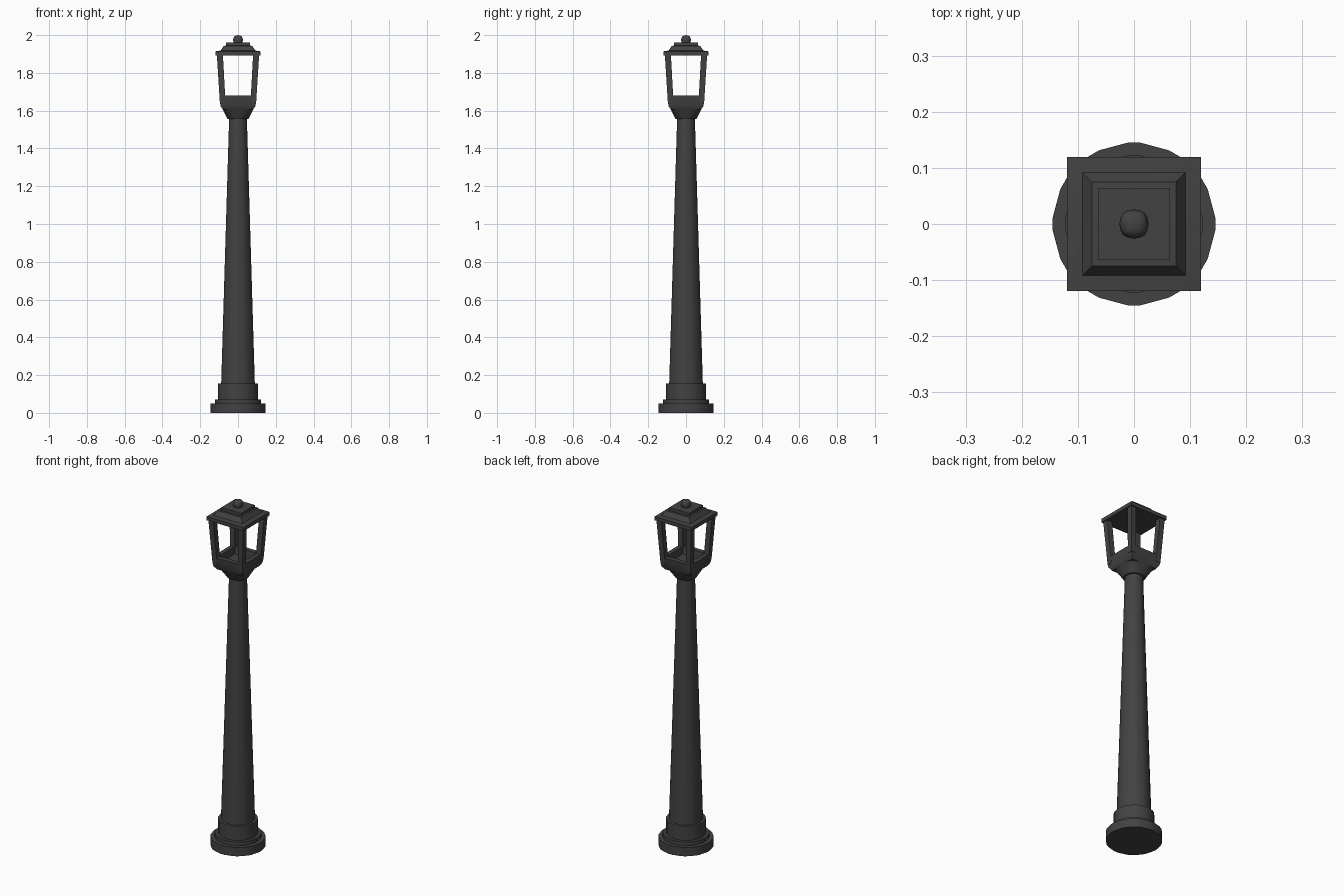
import bpy, bmesh
from math import sin, cos, pi, radians

if "Cube" in bpy.data.objects:
    bpy.data.objects.remove(bpy.data.objects["Cube"])

def loft(name, rings, angle=30):
    """Skin a stack of equal-length point rings and cap both ends."""
    bm = bmesh.new()
    vs = [[bm.verts.new(p) for p in r] for r in rings]
    n = len(rings[0])
    for a, b in zip(vs, vs[1:]):
        for i in range(n):
            j = (i + 1) % n
            bm.faces.new((a[i], a[j], b[j], b[i]))
    bm.faces.new(vs[0][::-1])
    bm.faces.new(vs[-1])
    return finish(name, bm, angle)

def finish(name, bm, angle):
    bmesh.ops.recalc_face_normals(bm, faces=bm.faces)
    me = bpy.data.meshes.new(name)
    bm.to_mesh(me)
    bm.free()
    ob = bpy.data.objects.new(name, me)
    bpy.context.collection.objects.link(ob)
    mat = bpy.data.materials.get("dark_iron")
    if mat is None:
        mat = bpy.data.materials.new("dark_iron")
        mat.diffuse_color = (0.055, 0.055, 0.055, 1)
        mat.use_nodes = True
        mat.node_tree.nodes["Principled BSDF"].inputs["Base Color"].default_value = mat.diffuse_color
    me.materials.append(mat)
    bpy.ops.object.select_all(action='DESELECT')
    bpy.context.view_layer.objects.active = ob
    ob.select_set(True)
    bpy.ops.object.shade_smooth_by_angle(angle=radians(angle))
    return ob

def square(h, z, cx=0, cy=0):
    return [(cx + x * h, cy + y * h, z) for x, y in ((-1, -1), (1, -1), (1, 1), (-1, 1))]

def twelve(r, z, bevel=0.16):
    """Twelve-sided ring with clipped corners."""
    c = [(r * cos(i * pi / 6), r * sin(i * pi / 6)) for i in range(12)]
    out = []
    for i in range(12):
        for q in (c[i - 1], c[(i + 1) % 12]):
            out.append((c[i][0] + (q[0] - c[i][0]) * bevel, c[i][1] + (q[1] - c[i][1]) * bevel, z))
    return out

def rounded(h, z, p, n=32):
    """Superellipse ring, squarer as p rises."""
    f = lambda v: (1 if v >= 0 else -1) * abs(v) ** (2 / p)
    return [(h * f(cos(2 * pi * i / n)), h * f(sin(2 * pi * i / n)), z) for i in range(n)]

# stepped foot
for name, r, z0, z1 in (("foot_plate", 0.148, 0, 0.05),
                        ("foot_step", 0.125, 0.05, 0.072),
                        ("foot_collar", 0.107, 0.072, 0.155)):
    loft(name, [twelve(r, z0), twelve(r, z1)])

# tapered shaft
loft("shaft", [twelve(0.091, 0.155), twelve(0.048, 1.56)])

# bowl below the lantern, round blending to square
loft("lantern_bowl", [rounded(0.055, 1.555, 2.3), rounded(0.068, 1.58, 2.8),
                      rounded(0.078, 1.60, 3.6), rounded(0.085, 1.615, 5)], 40)

# open tray of the lantern
loft("lantern_tray", [square(0.08, 1.605), square(0.093, 1.625), square(0.098, 1.68),
                      square(0.071, 1.68), square(0.068, 1.64)])

# four leaning corner posts
for sx in (-1, 1):
    for sy in (-1, 1):
        loft("corner_post", [square(0.015, 1.64, sx * 0.081, sy * 0.081),
                             square(0.016, 1.898, sx * 0.096, sy * 0.096)])

# roof with stepped top
loft("roof", [square(0.119, 1.893), square(0.119, 1.914), square(0.092, 1.918),
              square(0.075, 1.943), square(0.064, 1.944), square(0.064, 1.96)])

# rounded finial
bm = bmesh.new()
bmesh.ops.create_cube(bm, size=2)
bmesh.ops.subdivide_edges(bm, edges=bm.edges[:], cuts=3, use_grid_fill=True)
for v in bm.verts:
    s = v.co.lerp(v.co.normalized(), 0.83)
    v.co = (s.x * 0.026, s.y * 0.026, 1.974 + s.z * 0.026)
finish("finial", bm, 60)
